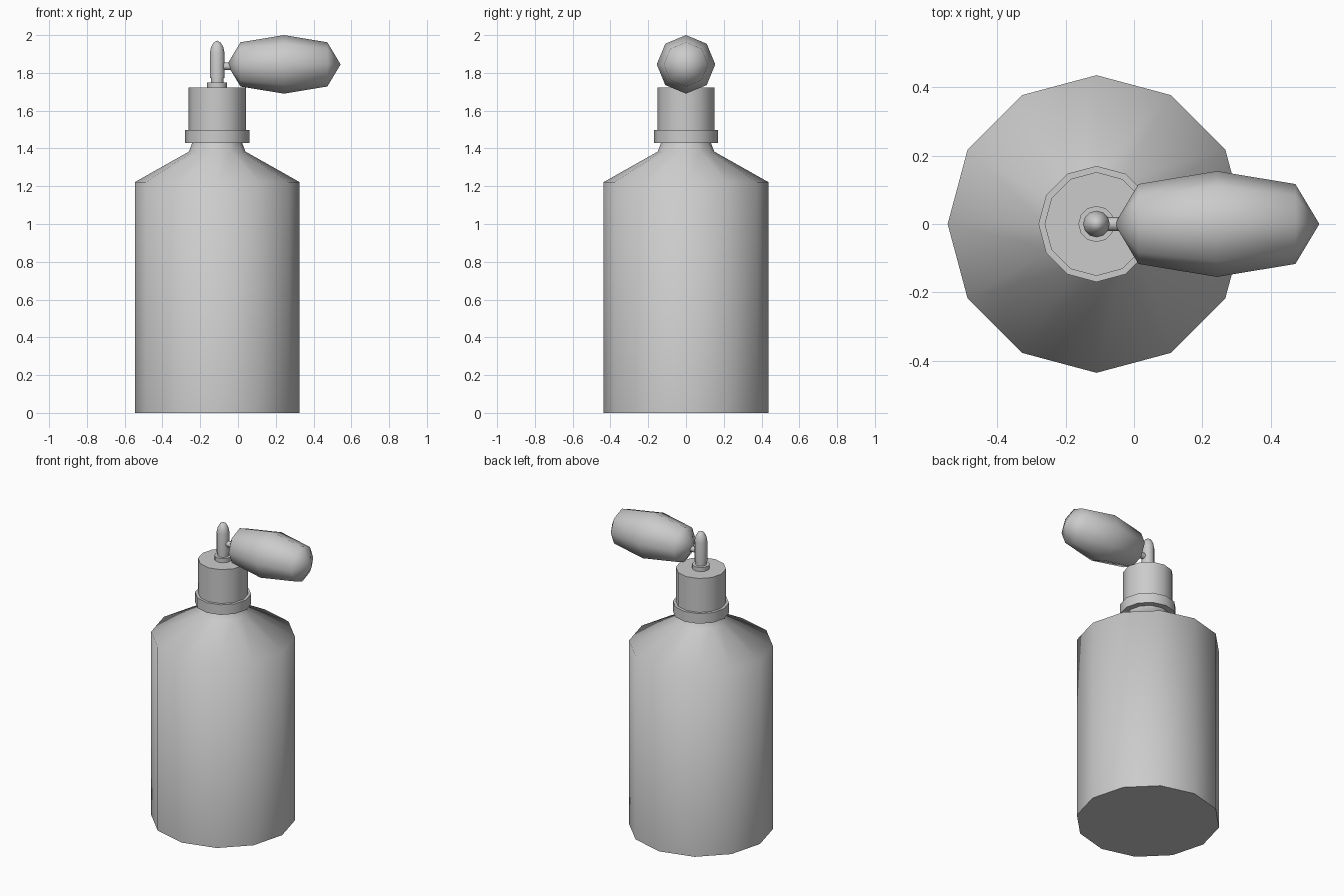
import bpy, bmesh, math
from mathutils import Matrix, Vector

if "Cube" in bpy.data.objects:
    bpy.data.objects.remove(bpy.data.objects["Cube"])

AXIS_X = -0.11  # centre line of the bottle


def lathe(name, profile, sides, origin, along_x=False, angle=65):
    """Revolve (radius, height) points around z, or around x if along_x."""
    bm = bmesh.new()
    rings = []
    for r, h in profile:
        if r == 0:
            rings.append([bm.verts.new((0, 0, h))])
        else:
            rings.append([bm.verts.new((r * math.cos(2 * math.pi * i / sides),
                                        r * math.sin(2 * math.pi * i / sides), h))
                          for i in range(sides)])
    for a, b in zip(rings, rings[1:]):
        for i in range(sides):
            j = (i + 1) % sides
            quad = [a[i % len(a)], a[j % len(a)], b[j % len(b)], b[i % len(b)]]
            bm.faces.new(list(dict.fromkeys(quad)))
    # flat end caps
    for ring in (rings[0], rings[-1]):
        if len(ring) > 1:
            bm.faces.new(ring)
    if along_x:
        bm.transform(Matrix.Rotation(math.pi / 2, 4, 'Y'))
    bm.transform(Matrix.Translation(Vector(origin)))
    bmesh.ops.recalc_face_normals(bm, faces=bm.faces)
    mesh = bpy.data.meshes.new(name)
    bm.to_mesh(mesh)
    bm.free()
    ob = bpy.data.objects.new(name, mesh)
    bpy.context.collection.objects.link(ob)
    bpy.ops.object.select_all(action='DESELECT')
    ob.select_set(True)
    bpy.context.view_layer.objects.active = ob
    bpy.ops.object.shade_smooth_by_angle(angle=math.radians(angle))
    return ob


base = (AXIS_X, 0, 0)

# Bottle with sloping shoulder and short neck
lathe("bottle", [(0.436, 0), (0.436, 1.222), (0.15, 1.383), (0.128, 1.44)], 12, base)

# Cap with a wider collar at its foot
lathe("cap", [(0.17, 1.43), (0.17, 1.497), (0.152, 1.497), (0.152, 1.723)], 12, base)

# Spray nozzle: foot disc, thin stem, pointed head
lathe("nozzle", [(0.053, 1.72), (0.053, 1.75), (0.034, 1.75), (0.034, 1.772),
                 (0.039, 1.772), (0.039, 1.905), (0.033, 1.935),
                 (0.019, 1.96), (0, 1.971)], 12, base)

# Tube joining nozzle and bulb
lathe("bulb_tube", [(0.02, 0), (0.02, 0.09)], 8, (AXIS_X, 0, 1.835), along_x=True)

# Squeeze bulb
lathe("squeeze_bulb", [(0, -0.3), (0.117, -0.23), (0.155, 0), (0.117, 0.23), (0, 0.3)],
      8, (0.243, 0, 1.845), along_x=True)
